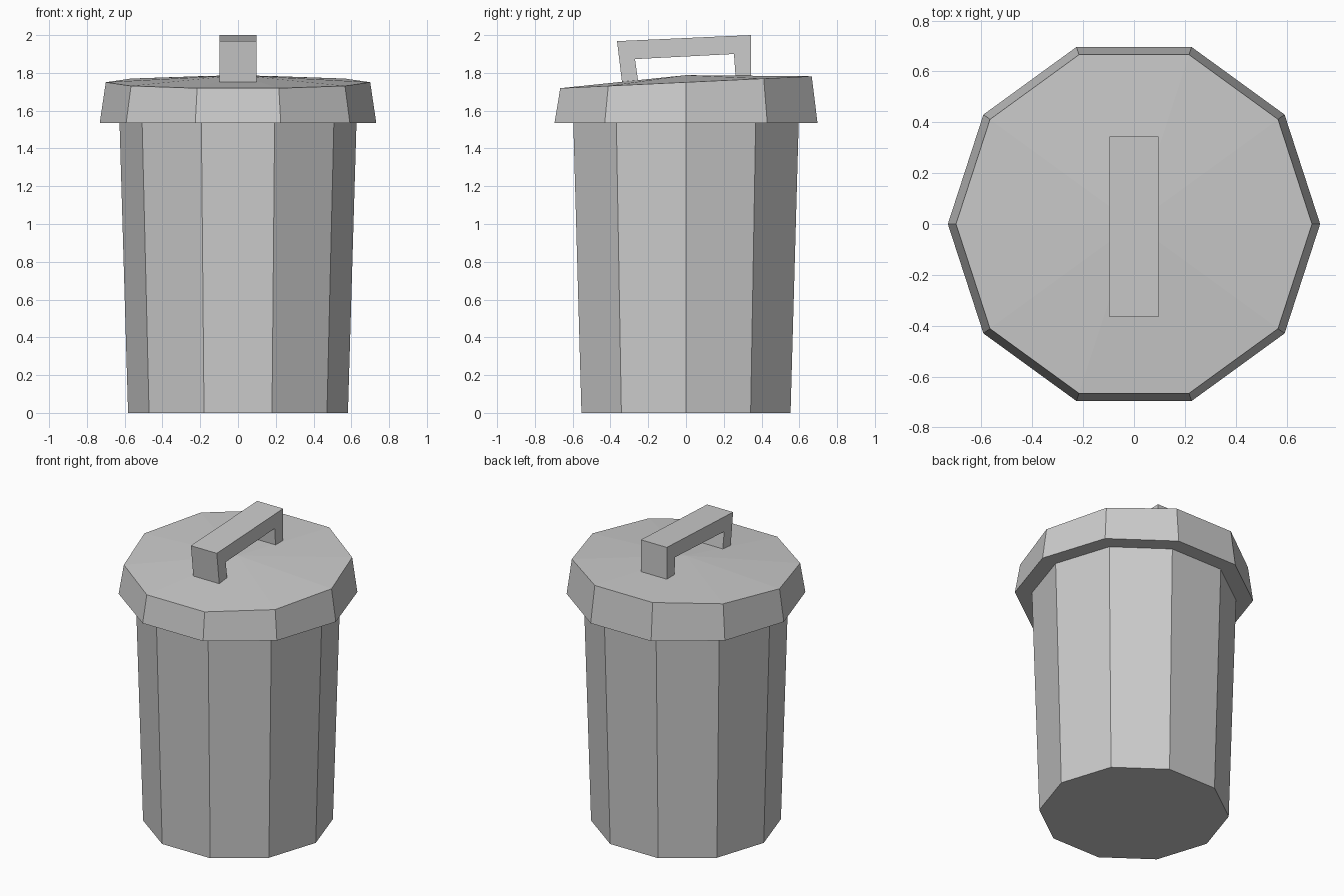
import bpy
from math import cos, sin, tau

if "Cube" in bpy.data.objects:
    bpy.data.objects.remove(bpy.data.objects["Cube"])

SIDES = 10


def make(name, verts, faces):
    mesh = bpy.data.meshes.new(name)
    mesh.from_pydata(verts, [], faces)
    mesh.update()
    obj = bpy.data.objects.new(name, mesh)
    bpy.context.collection.objects.link(obj)
    return obj


def ring(radius, z, tilt=0.0):
    pts = [(radius * cos(tau * i / SIDES), radius * sin(tau * i / SIDES))
           for i in range(SIDES)]
    return [(x, y, z + tilt * y) for x, y in pts]


def tapered_shell(name, lower, upper, apex_z):
    # Flat bottom, tapered sides, top fanned to a central point
    n = SIDES
    verts = lower + upper + [(0, 0, apex_z)]
    faces = [tuple(reversed(range(n)))]
    for i in range(n):
        j = (i + 1) % n
        faces.append((i, j, n + j, n + i))
        faces.append((n + i, n + j, 2 * n))
    return make(name, verts, faces)


# Can body
tapered_shell("can_body", ring(0.582, 0), ring(0.628, 1.56), 1.56)

# Lid with a slightly tilted, shallow cone top
tapered_shell("lid", ring(0.732, 1.535), ring(0.70, 1.7505, 0.0474), 1.788)

# Handle: arch profile in the y-z plane, extruded across x
profile = [(-0.337, 1.735), (-0.252, 1.745), (-0.27, 1.873), (0.254, 1.90),
           (0.264, 1.76), (0.344, 1.76), (0.344, 2.0), (-0.365, 1.968)]
k = len(profile)
verts = [(x, y, z) for x in (-0.097, 0.097) for y, z in profile]
faces = [tuple(reversed(range(k))), tuple(range(k, 2 * k))]
faces += [(i, (i + 1) % k, k + (i + 1) % k, k + i) for i in range(k)]
make("lid_handle", verts, faces)
